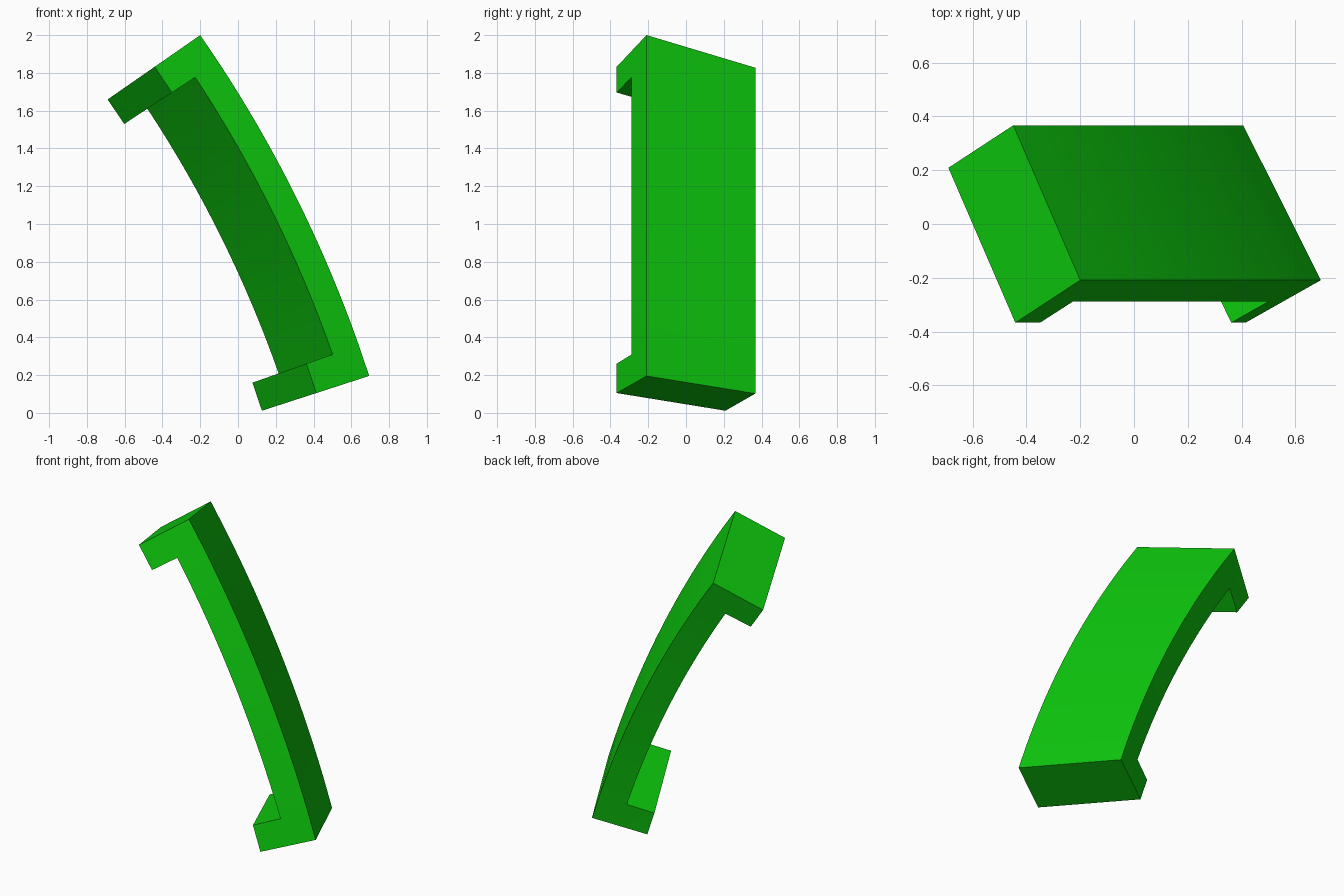
import bpy, bmesh, math

cube = bpy.data.objects.get("Cube")
if cube:
    bpy.data.objects.remove(cube, do_unlink=True)

# Bright green plastic
green = bpy.data.materials.new("bright green")
green.use_nodes = True
colour = (0.004, 0.58, 0.004, 1)
green.diffuse_color = colour
green.node_tree.nodes["Principled BSDF"].inputs["Base Color"].default_value = colour

# Arc of the handle, bending about an axis parallel to y
RADIUS = 6.877
TOP, BOTTOM, LIP = math.radians(34.79), math.radians(17.95), math.radians(1.43)
CX = -0.2 - RADIUS * math.cos(TOP)
CZ = 2.0 - RADIUS * math.sin(TOP)
STEPS = 16

# Tilted rectangular section: (inward offset from the outer arc, y)
A, B = (0.0, -0.209), (0.303, 0.367)
C, D = (0.597, 0.209), (0.294, -0.367)
N = ((B[0] + C[0]) / 2, (B[1] + C[1]) / 2)
M = ((A[0] + D[0]) / 2, (A[1] + D[1]) / 2)
section = [A, B, N, C, D, M]

# Rings along the arc, with one short step at each end for the lips
low, high = BOTTOM + LIP, TOP - LIP
angles = [BOTTOM] + [low + (high - low) * i / STEPS for i in range(STEPS + 1)] + [TOP]

bm = bmesh.new()
rings = []
for a in angles:
    rings.append([bm.verts.new((CX + (RADIUS - r) * math.cos(a), y,
                                CZ + (RADIUS - r) * math.sin(a))) for r, y in section])

# Full section at the ends, half-thickness bar between them
last = len(rings) - 2
for i in range(last + 1):
    loop = range(6) if i in (0, last) else (0, 1, 2, 5)
    loop = list(loop)
    for p, q in zip(loop, loop[1:] + loop[:1]):
        bm.faces.new((rings[i][p], rings[i][q], rings[i + 1][q], rings[i + 1][p]))

# End caps and the inner faces of the lips
bm.faces.new(rings[0])
bm.faces.new(rings[-1])
for ring in (rings[1], rings[-2]):
    bm.faces.new(ring[2:6])

bmesh.ops.delete(bm, geom=[v for v in bm.verts if not v.link_faces], context='VERTS')
bmesh.ops.recalc_face_normals(bm, faces=bm.faces)

mesh = bpy.data.meshes.new("curved_handle")
bm.to_mesh(mesh)
bm.free()
mesh.materials.append(green)
handle = bpy.data.objects.new("curved_handle", mesh)
bpy.context.collection.objects.link(handle)

# Smooth along the bend, sharp at the corners
bpy.ops.object.select_all(action='DESELECT')
handle.select_set(True)
bpy.context.view_layer.objects.active = handle
bpy.ops.object.shade_smooth_by_angle(angle=math.radians(30))
